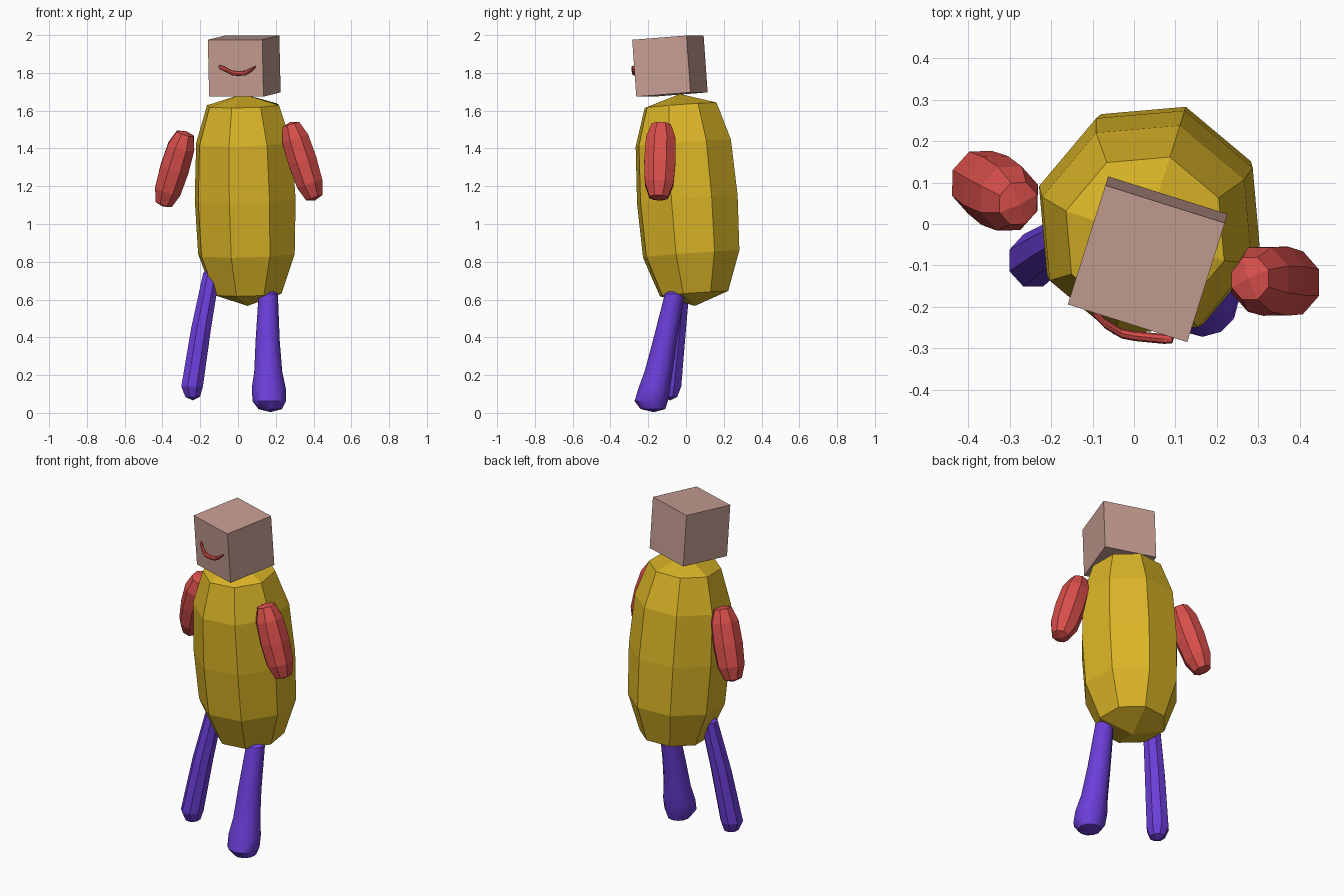
import bpy, bmesh, math
from mathutils import Vector, Matrix

if "Cube" in bpy.data.objects:
    bpy.data.objects.remove(bpy.data.objects["Cube"])


def material(name, rgb):
    m = bpy.data.materials.new(name)
    m.diffuse_color = (*rgb, 1)
    m.use_nodes = True
    m.node_tree.nodes["Principled BSDF"].inputs["Base Color"].default_value = m.diffuse_color
    return m


YELLOW = material("mustard yellow", (0.70, 0.46, 0.02))
SKIN = material("dusty pink", (0.56, 0.34, 0.29))
RED = material("coral red", (0.68, 0.077, 0.069))
PURPLE = material("violet", (0.147, 0.048, 0.69))


def finish(name, bm, mat, smooth=False):
    bmesh.ops.recalc_face_normals(bm, faces=bm.faces)
    me = bpy.data.meshes.new(name)
    bm.to_mesh(me)
    bm.free()
    me.materials.append(mat)
    ob = bpy.data.objects.new(name, me)
    bpy.context.collection.objects.link(ob)
    if smooth:
        bpy.ops.object.select_all(action='DESELECT')
        ob.select_set(True)
        bpy.context.view_layer.objects.active = ob
        bpy.ops.object.shade_smooth_by_angle(angle=math.radians(40))
    return ob


def loft(name, mat, rings, poles, matrix=None, sides=8, phase=0.0,
         plane='XY', smooth=False):
    """Bridge elliptical rings (centre, ra, rb); close the ends with quads to a pole."""
    bm = bmesh.new()
    loops = []
    for c, ra, rb in rings:
        loop = []
        for i in range(sides):
            a = math.radians(phase) + math.tau * i / sides
            u, v = ra * math.cos(a), rb * math.sin(a)
            off = (u, v, 0) if plane == 'XY' else (0, u, v)
            loop.append(bm.verts.new(Vector(c) + Vector(off)))
        loops.append(loop)
    for lo, hi in zip(loops, loops[1:]):
        for i in range(sides):
            j = (i + 1) % sides
            bm.faces.new((lo[i], lo[j], hi[j], hi[i]))
    for loop, p in zip((loops[0], loops[-1]), poles):
        pole = bm.verts.new(p)
        for i in range(0, sides, 2):
            bm.faces.new((pole, loop[i], loop[i + 1], loop[(i + 2) % sides]))
    if matrix:
        bm.transform(matrix)
    return finish(name, bm, mat, smooth)


# shared turn and forward lean of torso and head
lean = Matrix.Rotation(math.radians(-17.5), 4, 'Z') @ Matrix.Rotation(math.radians(4.3), 4, 'X')

# torso
profile = [(-0.50, 0.19), (-0.29, 0.268), (0, 0.28), (0.30, 0.265), (0.50, 0.20)]
loft("torso", YELLOW, [((0, 0, z), r, r) for z, r in profile],
     [(0, 0, -0.565), (0, 0, 0.56)],
     Matrix.Translation((0.038, 0.007, 1.13)) @ lean)

# head
bm = bmesh.new()
bmesh.ops.create_cube(bm, size=0.302)
bm.transform(Matrix.Translation((0.033, -0.085, 1.836)) @ lean)
finish("head", bm, SKIN)

# mouth, an upturned curved sweep
path = [(-0.097, -0.212, 1.832, 0.010), (-0.07, -0.24, 1.820, 0.013),
        (-0.03, -0.264, 1.800, 0.013), (0.0, -0.27, 1.797, 0.013),
        (0.04, -0.274, 1.799, 0.013), (0.072, -0.277, 1.817, 0.010),
        (0.092, -0.276, 1.832, 0.006)]
loft("mouth", RED, [((x, y, z), 0.012, r) for x, y, z, r in path],
     [(-0.103, -0.208, 1.835), (0.097, -0.274, 1.837)], plane='YZ')


# arms, rounded capsules hanging outwards
def arm(name, bottom, top):
    b, t = Vector(bottom), Vector(top)
    axis = t - b
    h = axis.length / 2
    rot = Vector((0, 0, 1)).rotation_difference(axis).to_matrix().to_4x4()
    prof = [(-0.93, 0.053), (-0.58, 0.082), (0, 0.09), (0.58, 0.084), (0.93, 0.055)]
    loft(name, RED, [((0, 0, k * h), r * 0.92, r) for k, r in prof],
         [(0, 0, -h), (0, 0, h)],
         Matrix.Translation((b + t) / 2) @ rot, phase=22.5)


arm("right_arm", (-0.397, 0.115, 1.092), (-0.275, 0.047, 1.492))
arm("left_arm", (0.408, -0.145, 1.125), (0.275, -0.131, 1.54))

# slim leg
loft("right_leg", PURPLE,
     [((-0.24, -0.088, 0.085), 0.042, 0.045), ((-0.243, -0.088, 0.14), 0.062, 0.068),
      ((-0.195, -0.055, 0.45), 0.057, 0.060), ((-0.14, -0.02, 0.74), 0.048, 0.05)],
     [(-0.24, -0.085, 0.066), (-0.138, -0.015, 0.79)], phase=22.5)

# leg widening into a rounded foot
loft("left_leg", PURPLE,
     [((0.17, -0.175, 0.02), 0.062, 0.065), ((0.165, -0.184, 0.062), 0.088, 0.088),
      ((0.163, -0.168, 0.13), 0.090, 0.084), ((0.16, -0.145, 0.22), 0.074, 0.074),
      ((0.157, -0.112, 0.38), 0.064, 0.064), ((0.16, -0.06, 0.63), 0.051, 0.052)],
     [(0.172, -0.17, 0.004), (0.163, -0.06, 0.665)], sides=12, smooth=True)
